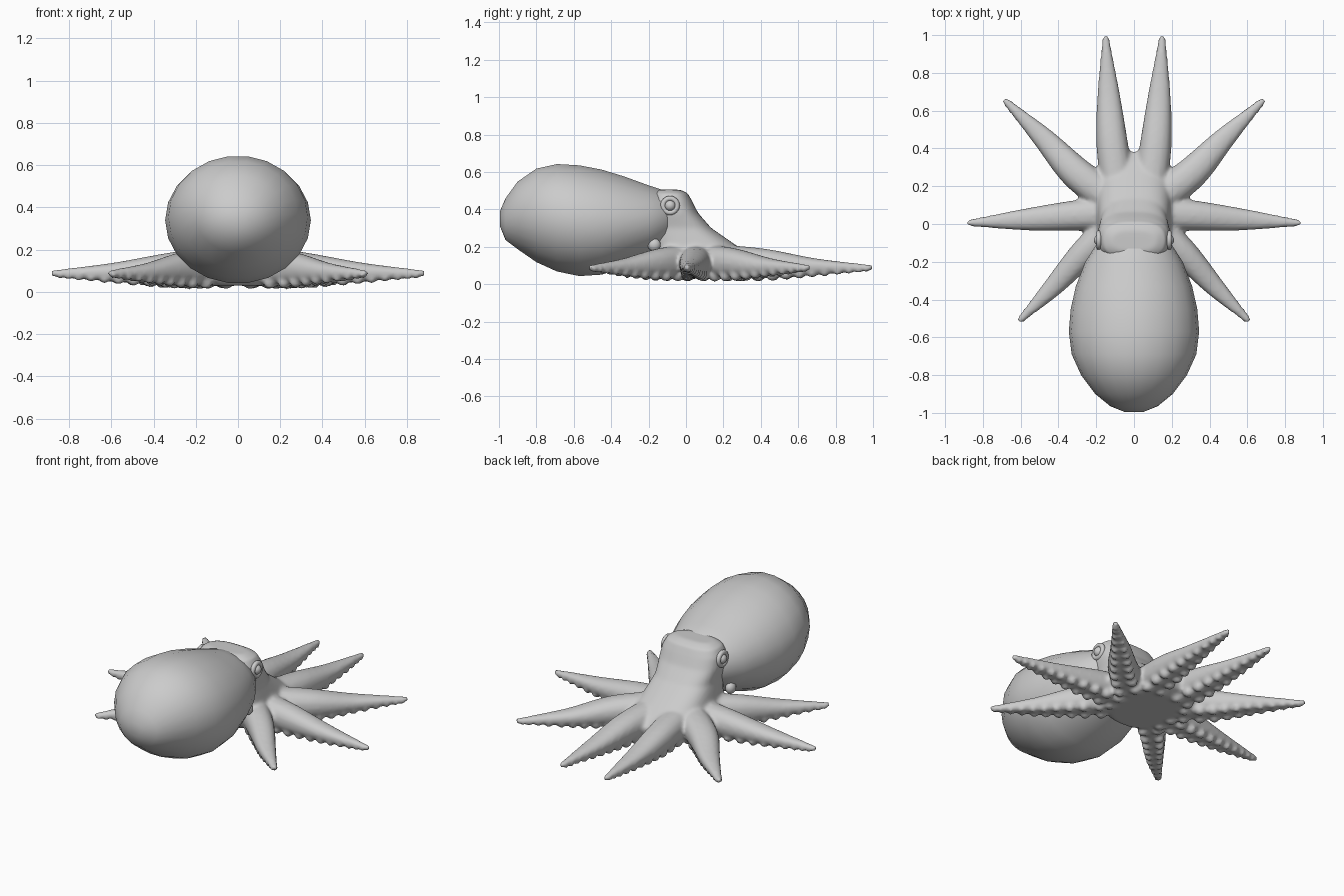
import bpy, bmesh
from math import sin, cos, pi, copysign
from mathutils import Vector

if "Cube" in bpy.data.objects:
    bpy.data.objects.remove(bpy.data.objects["Cube"])


def finish(bm, name):
    bmesh.ops.recalc_face_normals(bm, faces=bm.faces)
    me = bpy.data.meshes.new(name)
    bm.to_mesh(me)
    bm.free()
    for p in me.polygons:
        p.use_smooth = True
    ob = bpy.data.objects.new(name, me)
    bpy.context.collection.objects.link(ob)
    return ob


def loft(bm, rings):
    loops = [[bm.verts.new(p) for p in r] for r in rings]
    n = len(loops[0])
    for a, b in zip(loops, loops[1:]):
        for i in range(n):
            bm.faces.new((a[i], a[(i + 1) % n], b[(i + 1) % n], b[i]))
    bm.faces.new(loops[0][::-1])
    bm.faces.new(loops[-1])


def oval(c, u, v, n, power=1.0):
    pts = []
    for i in range(n):
        a = 2 * pi * i / n
        ca, sa = cos(a), sin(a)
        pts.append(c + u * copysign(abs(ca) ** power, ca) + v * copysign(abs(sa) ** power, sa))
    return pts


def sample(pts, t):
    # Catmull-Rom through evenly spaced control points
    k = t * (len(pts) - 1)
    i = min(int(k), len(pts) - 2)
    f = k - i
    p = [Vector(pts[max(0, min(len(pts) - 1, j))]) for j in range(i - 1, i + 3)]
    return 0.5 * (2 * p[1] + (p[2] - p[0]) * f + (2 * p[0] - 5 * p[1] + 4 * p[2] - p[3]) * f * f
                  + (3 * p[1] - p[0] - 3 * p[2] + p[3]) * f ** 3)


# Mantle: y, top z, bottom z, half width
MANTLE = [(-.995, .39, .31, .05), (-.965, .46, .235, .125), (-.9, .55, .185, .205), (-.8, .62, .115, .28),
          (-.69, .645, .065, .33), (-.57, .638, .04, .345), (-.45, .615, .048, .335), (-.33, .578, .09, .308),
          (-.2, .53, .14, .258), (-.11, .5, .2, .2), (-.05, .45, .26, .12)]
bm = bmesh.new()
loft(bm, [oval(Vector((0, y, (a + b) / 2)), Vector((w, 0, 0)), Vector((0, 0, (a - b) / 2)), 22)
          for y, a, b, w in MANTLE])
finish(bm, "mantle")

# Head and web: z, back y, front y, half width
HEAD = [(.03, -.1, .3, .16), (.06, -.13, .37, .21), (.12, -.15, .385, .215), (.17, -.18, .33, .205),
        (.21, -.2, .265, .195), (.3, -.2, .135, .18), (.38, -.2, .065, .192), (.44, -.2, .035, .188),
        (.485, -.18, .01, .165), (.505, -.15, -.03, .12)]
bm = bmesh.new()
loft(bm, [oval(Vector((0, (a + b) / 2, z)), Vector((w, 0, 0)), Vector((0, (b - a) / 2, 0)), 40, .75)
          for z, a, b, w in HEAD])

# Arms: x, y, half width, at four stations each
ARMS = [
    [(.08, .15, .09), (.115, .42, .084), (.135, .7, .058), (.15, 1.0, .014)],
    [(.08, .1, .09), (.3, .265, .086), (.48, .455, .058), (.69, .66, .014)],
    [(.05, .06, .09), (.3, .045, .082), (.6, .022, .055), (.885, .005, .014)],
    [(.08, .02, .085), (.26, -.15, .075), (.43, -.335, .052), (.61, -.515, .014)],
]
HEIGHT = [(.215, .03, 0), (.19, .032, 0), (.137, .05, 0), (.102, .075, 0)]   # top z, underside z
for arm in ARMS:
    for s in (1, -1):
        rings, steps = [], 24
        for i in range(steps + 1):
            t = i / steps
            p, h = sample(arm, t), sample(HEIGHT, t)
            d = sample(arm, min(1, t + .02)) - sample(arm, max(0, t - .02))
            side = Vector((d.y * s, -d.x, 0)).normalized()
            c = Vector((p.x * s, p.y, (h.x + h.y) / 2))
            rings.append(oval(c, side * p.z, Vector((0, 0, (h.x - h.y) / 2)), 16, .9))
        loft(bm, rings)
        # Two rows of suckers under the arm
        t = .2
        while t < .97:
            p, h = sample(arm, t), sample(HEIGHT, t)
            d = sample(arm, t + .02) - sample(arm, t - .02)
            side = Vector((d.y * s, -d.x, 0)).normalized()
            r = .010 + p.z * .27
            for k in (-1, 1):
                c = Vector((p.x * s, p.y, h.y + r * .42)) + side * k * p.z * .5
                res = bmesh.ops.create_icosphere(bm, subdivisions=2, radius=r)
                for v in res["verts"]:
                    v.co += c
            t += r * 2.5 / (.9 if arm is not ARMS[3] else .75)

body = finish(bm, "head_and_arms")
rm = body.modifiers.new("Fuse", 'REMESH')
rm.mode = 'VOXEL'
rm.voxel_size = .011
rm.use_smooth_shade = True
sm = body.modifiers.new("Soften", 'SMOOTH')
sm.factor = .5
sm.iterations = 6

# Eyes with rims, and a breathing funnel on each side below the mantle edge
for s, label in ((1, "right"), (-1, "left")):
    bpy.ops.mesh.primitive_torus_add(major_radius=.038, minor_radius=.014, major_segments=24, minor_segments=10,
                                     location=(.186 * s, -.085, .42), rotation=(0, pi / 2, 0))
    bpy.context.object.name = label + "_eye_rim"
    bpy.ops.object.shade_smooth()
    bpy.ops.mesh.primitive_uv_sphere_add(segments=20, ring_count=12, radius=.03, location=(.182 * s, -.085, .42))
    bpy.context.object.name = label + "_eye"
    bpy.ops.object.shade_smooth()
    bpy.ops.mesh.primitive_uv_sphere_add(segments=16, ring_count=10, radius=.035, location=(.185 * s, -.17, .21))
    bpy.context.object.name = label + "_funnel"
    bpy.context.object.scale = (.8, 1, 1)
    bpy.ops.object.shade_smooth()
